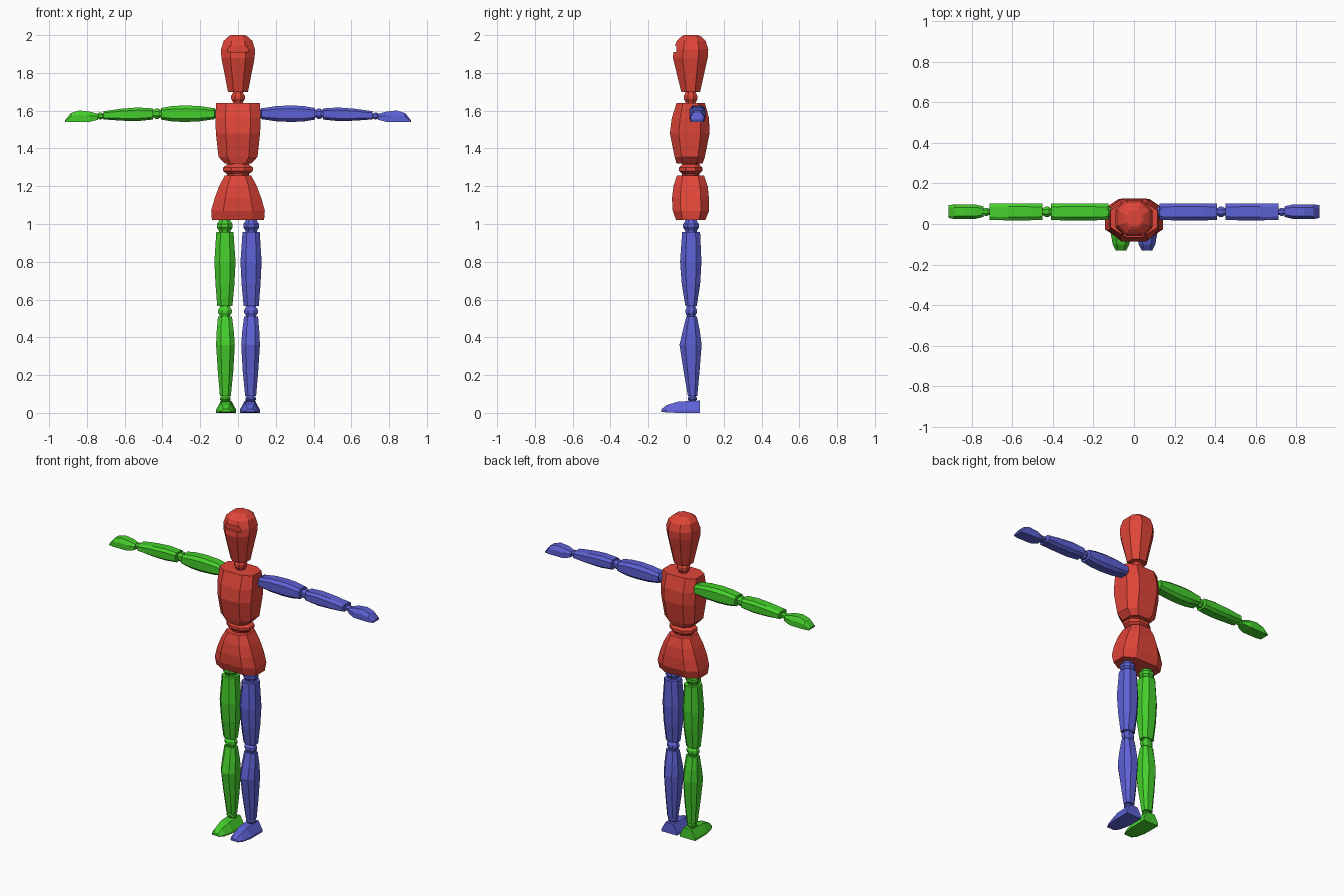
import bpy, bmesh


def material(name, rgb):
    m = bpy.data.materials.new(name)
    m.diffuse_color = (*rgb, 1)
    return m


RED = material("red", (0.75, 0.06, 0.04))
GREEN = material("green", (0.06, 0.62, 0.025))
BLUE = material("blue", (0.11, 0.12, 0.66))


def octagon(k):
    return [(1, -k), (1, k), (k, 1), (-k, 1), (-1, k), (-1, -k), (-k, -1), (k, -1)]


FOOT = [(-1, -1), (1, -1), (1, -0.5), (0.5, 1), (-0.5, 1), (-1, -0.5)]
HAND = [(-1, -1), (1, -1), (1, 0.2), (0.6, 1), (-0.6, 1), (-1, 0.2)]


def loft(name, mat, axis, rings, section, side=1):
    """Skin rings (t, u0, u1, v0, v1) along an axis; side=-1 mirrors in x."""
    bm = bmesh.new()
    loops = []
    for t, u0, u1, v0, v1 in rings:
        loop = []
        for a, b in section:
            u = (u0 + u1) / 2 + a * (u1 - u0) / 2
            v = (v0 + v1) / 2 + b * (v1 - v0) / 2
            x, y, z = {"x": (t, u, v), "y": (u, t, v), "z": (u, v, t)}[axis]
            loop.append(bm.verts.new((x * side, y, z)))
        loops.append(loop)
    n = len(section)
    for lo, hi in zip(loops, loops[1:]):
        for i in range(n):
            j = (i + 1) % n
            bm.faces.new((lo[i], lo[j], hi[j], hi[i]))
    bm.faces.new(loops[0])
    bm.faces.new(loops[-1])
    bmesh.ops.recalc_face_normals(bm, faces=bm.faces)
    me = bpy.data.meshes.new(name)
    bm.to_mesh(me)
    bm.free()
    me.materials.append(mat)
    ob = bpy.data.objects.new(name, me)
    bpy.context.collection.objects.link(ob)
    return ob


def joint(name, mat, axis, t0, t1, u, v, ru, rv, side=1):
    """Faceted ball between two segments, its ends sunk a little into both."""
    d = t1 - t0
    rows = [(-0.15, 0.7), (0.1, 0.75), (0.35, 1), (0.65, 1), (0.9, 0.75), (1.15, 0.7)]
    rings = [(t0 + f * d, u - ru * k, u + ru * k, v - rv * k, v + rv * k) for f, k in rows]
    return loft(name, mat, axis, rings, octagon(0.414), side)


# Head with a slot cut across the brow
head = loft("head", RED, "z", [
    (1.70, -0.053, 0.053, -0.025, 0.075),
    (1.88, -0.088, 0.088, -0.069, 0.115),
    (1.925, -0.090, 0.090, -0.064, 0.118),
    (1.970, -0.076, 0.076, -0.048, 0.104),
    (1.992, -0.052, 0.052, -0.024, 0.080),
    (2.00, -0.038, 0.038, -0.010, 0.066)], octagon(0.45))
cutter = loft("brow_slot_cutter", RED, "z", [
    (1.91, -0.055, 0.055, -0.12, -0.05),
    (1.942, -0.055, 0.055, -0.12, -0.05)], [(-1, -1), (1, -1), (1, 1), (-1, 1)])
cutter.hide_render = True
cutter.hide_set(True)
slot = head.modifiers.new("brow_slot", "BOOLEAN")
slot.object = cutter
slot.operation = "DIFFERENCE"
slot.solver = "EXACT"

# Torso
joint("neck", RED, "z", 1.64, 1.70, 0, 0.025, 0.036, 0.036)
loft("chest", RED, "z", [
    (1.32, -0.070, 0.070, -0.050, 0.088),
    (1.355, -0.103, 0.103, -0.060, 0.100),
    (1.48, -0.117, 0.117, -0.085, 0.125),
    (1.56, -0.120, 0.120, -0.075, 0.122),
    (1.64, -0.116, 0.116, -0.050, 0.100)], octagon(0.55))
joint("waist", RED, "z", 1.26, 1.32, 0, 0.025, 0.080, 0.062)
loft("pelvis", RED, "z", [
    (1.02, -0.138, 0.138, -0.052, 0.102),
    (1.07, -0.142, 0.142, -0.070, 0.122),
    (1.135, -0.124, 0.124, -0.074, 0.122),
    (1.20, -0.100, 0.100, -0.066, 0.115),
    (1.257, -0.070, 0.070, -0.048, 0.096)], octagon(0.55))

# Limbs, one colour per side
for label, mat, s in (("left", BLUE, 1), ("right", GREEN, -1)):
    joint(label + "_shoulder", mat, "x", 0.115, 0.145, 0.06, 1.585, 0.03, 0.03, s)
    loft(label + "_upper_arm", mat, "x", [
        (0.125, 0.020, 0.100, 1.555, 1.612),
        (0.20, 0.018, 0.102, 1.544, 1.624),
        (0.28, 0.018, 0.102, 1.540, 1.628),
        (0.35, 0.018, 0.102, 1.543, 1.624),
        (0.408, 0.020, 0.100, 1.553, 1.614)], octagon(0.6), s)
    joint(label + "_elbow", mat, "x", 0.408, 0.45, 0.06, 1.584, 0.026, 0.028, s)
    loft(label + "_forearm", mat, "x", [
        (0.45, 0.020, 0.100, 1.553, 1.612),
        (0.53, 0.018, 0.102, 1.545, 1.617),
        (0.62, 0.018, 0.102, 1.547, 1.610),
        (0.712, 0.020, 0.100, 1.554, 1.597)], octagon(0.6), s)
    joint(label + "_wrist", mat, "x", 0.712, 0.745, 0.06, 1.572, 0.02, 0.018, s)
    loft(label + "_hand", mat, "x", [
        (0.742, 0.035, 0.087, 1.552, 1.583),
        (0.785, 0.024, 0.097, 1.541, 1.595),
        (0.84, 0.024, 0.097, 1.540, 1.601),
        (0.885, 0.024, 0.097, 1.540, 1.587),
        (0.915, 0.030, 0.092, 1.540, 1.550)], HAND, s)

    joint(label + "_hip", mat, "z", 0.96, 1.02, 0.07, 0.027, 0.042, 0.042, s)
    loft(label + "_thigh", mat, "z", [
        (0.565, 0.030, 0.110, -0.003, 0.057),
        (0.68, 0.019, 0.119, -0.022, 0.075),
        (0.80, 0.013, 0.125, -0.031, 0.082),
        (0.957, 0.024, 0.115, -0.020, 0.075)], octagon(0.5), s)
    joint(label + "_knee", mat, "z", 0.51, 0.565, 0.069, 0.028, 0.036, 0.03, s)
    loft(label + "_shin", mat, "z", [
        (0.09, 0.038, 0.096, 0.010, 0.060),
        (0.22, 0.025, 0.107, -0.012, 0.072),
        (0.36, 0.017, 0.116, -0.034, 0.083),
        (0.43, 0.022, 0.113, -0.018, 0.074),
        (0.51, 0.032, 0.106, 0.002, 0.058)], octagon(0.5), s)
    joint(label + "_ankle", mat, "z", 0.058, 0.092, 0.067, 0.034, 0.028, 0.024, s)
    loft(label + "_foot", mat, "y", [
        (-0.13, 0.038, 0.090, 0.006, 0.020),
        (-0.10, 0.023, 0.105, 0.002, 0.042),
        (-0.04, 0.012, 0.116, 0.000, 0.060),
        (0.075, 0.010, 0.116, 0.000, 0.065)], FOOT, s)
